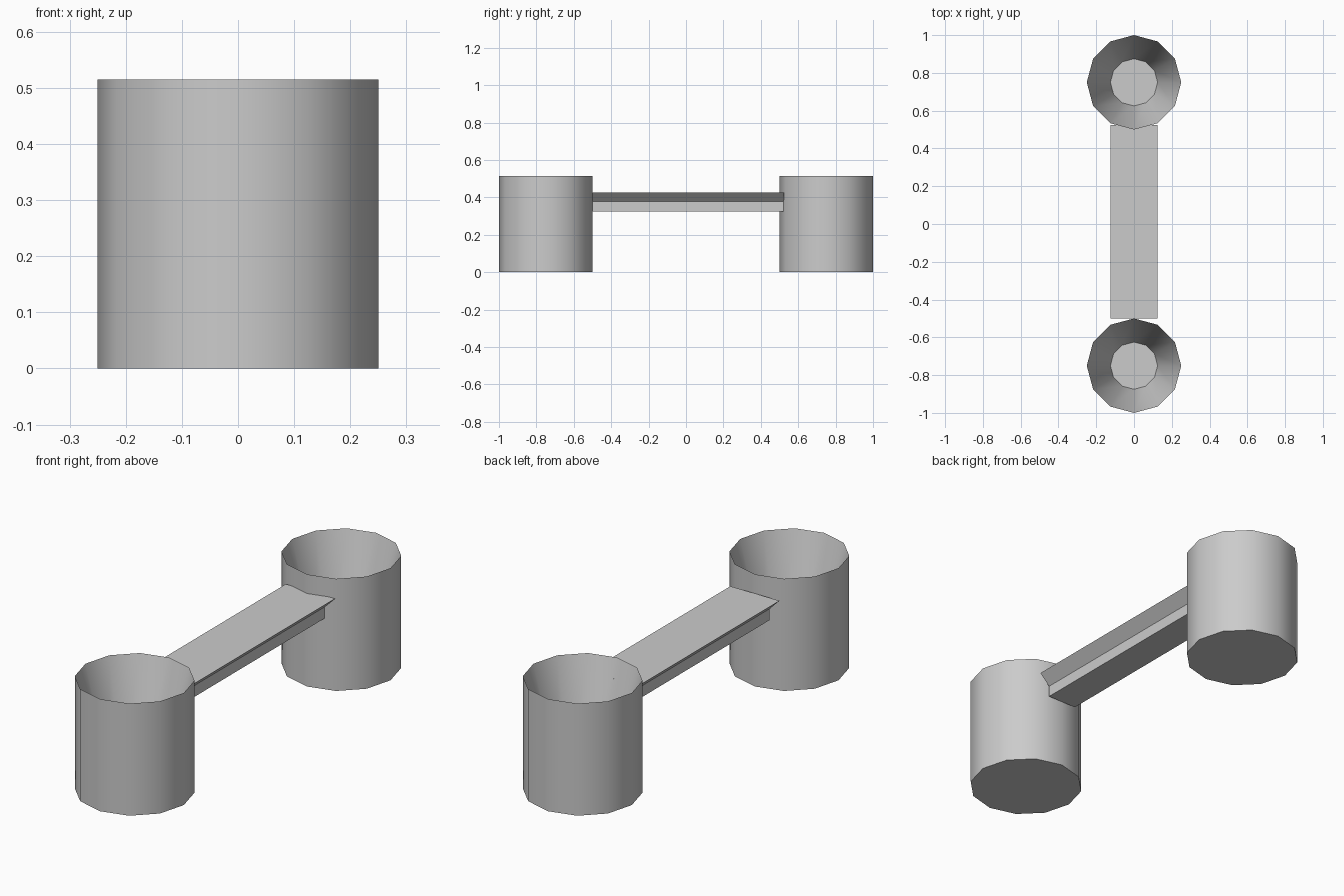
import bpy, bmesh
from math import radians, cos, sin, pi

if "Cube" in bpy.data.objects:
    bpy.data.objects.remove(bpy.data.objects["Cube"])

SIDES = 12


def make_object(name, bm):
    bmesh.ops.recalc_face_normals(bm, faces=bm.faces)
    mesh = bpy.data.meshes.new(name)
    bm.to_mesh(mesh)
    bm.free()
    obj = bpy.data.objects.new(name, mesh)
    bpy.context.collection.objects.link(obj)
    return obj


def smooth(obj):
    bpy.ops.object.select_all(action='DESELECT')
    obj.select_set(True)
    bpy.context.view_layer.objects.active = obj
    bpy.ops.object.shade_smooth_by_angle(angle=radians(40))


# Cup: outer wall up to a sharp rim, then a funnel down to a small floor
def cup(name, y):
    bm = bmesh.new()
    rings = []
    for r, z in [(0.25, 0), (0.25, 0.515), (0.125, 0.06)]:
        rings.append([bm.verts.new((r * cos(2 * pi * i / SIDES),
                                    y + r * sin(2 * pi * i / SIDES), z))
                      for i in range(SIDES)])
    for a, b in zip(rings, rings[1:]):
        for i in range(SIDES):
            j = (i + 1) % SIDES
            bm.faces.new((a[i], a[j], b[j], b[i]))
    bm.faces.new(rings[0])
    bm.faces.new(rings[-1])
    smooth(make_object(name, bm))


cup("front_cup", -0.75)
cup("back_cup", 0.75)

# Connecting bar: wide flat top tapering to a narrow rib, extruded along y
half = [(0.125, 0.427), (0.075, 0.377), (0.075, 0.325)]
profile = half + [(-x, z) for x, z in reversed(half)]
bm = bmesh.new()
face = bm.faces.new([bm.verts.new((x, -0.50, z)) for x, z in profile])
ext = bmesh.ops.extrude_face_region(bm, geom=[face])
verts = [g for g in ext["geom"] if isinstance(g, bmesh.types.BMVert)]
bmesh.ops.translate(bm, verts=verts, vec=(0, 1.025, 0))
make_object("connecting_bar", bm)
